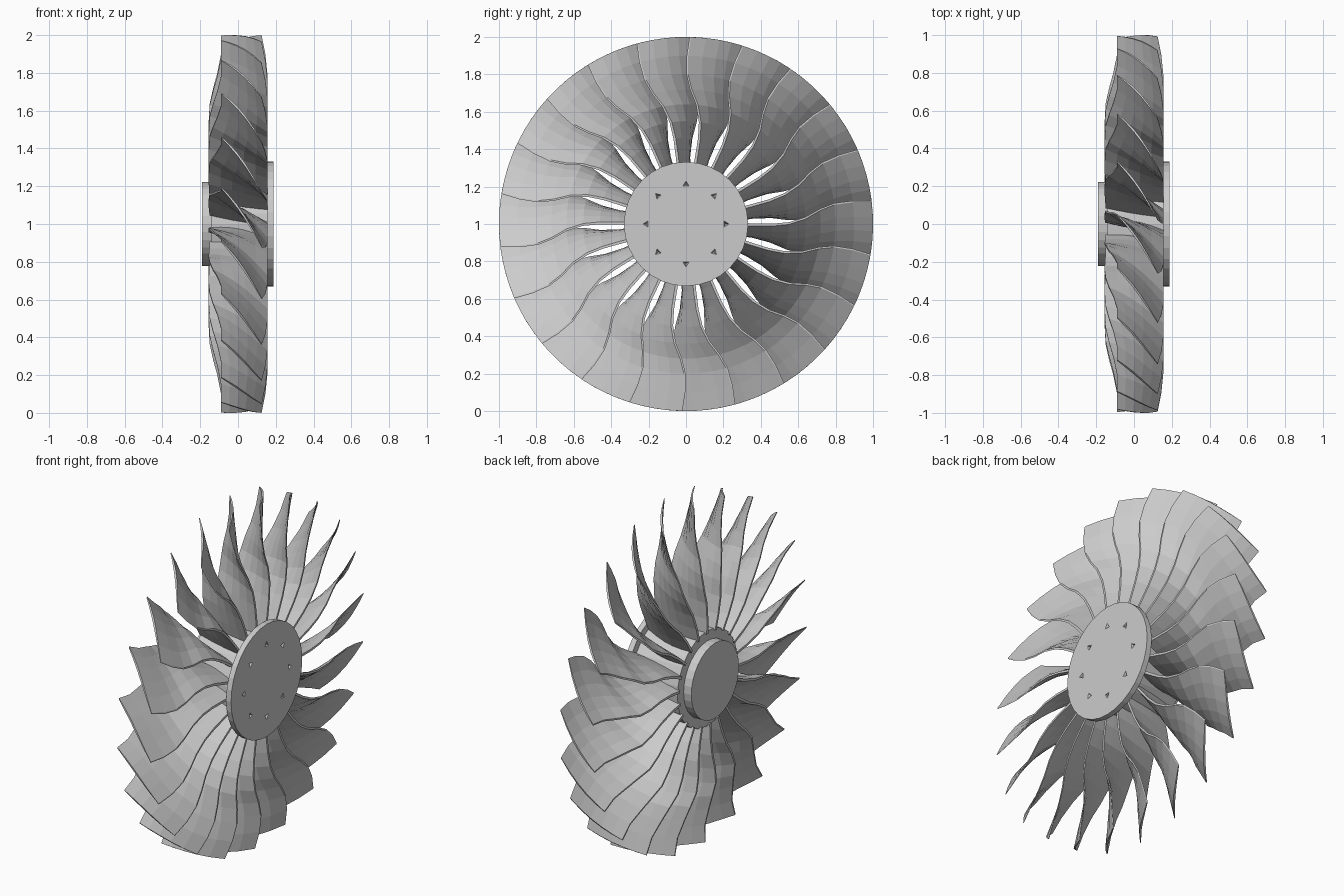
import bpy, bmesh
from math import sin, cos, pi, radians
from mathutils import Matrix, Vector

if "Cube" in bpy.data.objects:
    bpy.data.objects.remove(bpy.data.objects["Cube"])

metal = bpy.data.materials.new("grey metal")
metal.use_nodes = True
GREY = (0.6, 0.6, 0.6, 1)
metal.diffuse_color = GREY
metal.node_tree.nodes["Principled BSDF"].inputs["Base Color"].default_value = GREY

BLADES = 22
AXIS_Z = 1.0


def make_object(name, bm):
    bmesh.ops.recalc_face_normals(bm, faces=bm.faces)
    mesh = bpy.data.meshes.new(name)
    bm.to_mesh(mesh)
    bm.free()
    mesh.materials.append(metal)
    ob = bpy.data.objects.new(name, mesh)
    ob.location.z = AXIS_Z
    bpy.context.collection.objects.link(ob)
    return ob


def polar(x, r, a):
    return Vector((x, r * cos(a), r * sin(a)))


def bridge(bm, a, b):
    n = len(a)
    for i in range(n):
        j = (i + 1) % n
        bm.faces.new((a[i], a[j], b[j], b[i]))


def ring(bm, x, r, sides, turn=0.0):
    return [bm.verts.new(polar(x, r, turn + 2 * pi * i / sides)) for i in range(sides)]


# Hub: flange, drum and rear collar around an octagonal bore
bm = bmesh.new()
outline = [(0.187, 0.14), (0.187, 0.332), (0.155, 0.332), (0.155, 0.29),
           (-0.14, 0.28), (-0.14, 0.222), (-0.19, 0.222), (-0.19, 0.185), (0.1, 0.16)]
rings = [ring(bm, x, r, 32) for x, r in outline[1:7]]
for a, b in zip(rings, rings[1:]):
    bridge(bm, a, b)
bore = [ring(bm, x, r, 8, radians(12)) for x, r in (outline[0], outline[8], outline[7])]
for a, b in zip(bore, bore[1:]):
    bridge(bm, a, b)
# Each bore octagon joins the round rim with a fan of triangles and quads
for octagon, rim in ((bore[0], rings[0]), (bore[-1], rings[-1])):
    edges = []
    for loop in (octagon, rim):
        edges += [bm.edges.get((loop[i], loop[i - 1])) for i in range(len(loop))]
    bmesh.ops.bridge_loops(bm, edges=edges)
hub = make_object("hub", bm)

# Eight pointed three-sided bolt recesses in the flange
bm = bmesh.new()
for k in range(8):
    a = k * pi / 4
    tri = [bm.verts.new(polar(0.2, 0.212, a) + polar(0, 0.03, a + 2 * pi * i / 3)) for i in range(3)]
    tip = bm.verts.new(polar(0.165, 0.212, a))
    bm.faces.new(tri)
    for i in range(3):
        bm.faces.new((tri[i], tri[i - 1], tip))
cutter = make_object("bolt_cutter", bm)
cutter.hide_render = True
cutter.hide_viewport = True
cut = hub.modifiers.new("bolt recesses", "BOOLEAN")
cut.object = cutter
cut.operation = "DIFFERENCE"
cut.solver = "EXACT"

# Blade stations: radius, front edge angle, sweep, front x, rear x, thickness
STATIONS = [
    (0.27, -7.0, 11, 0.155, -0.150, 0.030),
    (0.36, -7.5, 10, 0.155, -0.152, 0.028),
    (0.46, -7.5, 11, 0.155, -0.155, 0.026),
    (0.55, -6.5, 14, 0.155, -0.155, 0.024),
    (0.64, -4.0, 17, 0.155, -0.150, 0.022),
    (0.72, -0.8, 19, 0.155, -0.132, 0.020),
    (0.80, 0.8, 20, 0.155, -0.110, 0.018),
    (0.90, 0.8, 19, 0.145, -0.090, 0.016),
    (1.00, 0.0, 18, 0.125, -0.090, 0.014),
]
CHORD = 5
CAMBER = 1.5


def blade_section(bm, station, base):
    r, front, sweep, xf, xr, thick = station
    points = []
    steps = [i / CHORD for i in range(CHORD + 1)]
    for side, ts in ((1, steps), (-1, steps[::-1])):
        for t in ts:
            half = thick * (0.25 + 0.45 * sin(pi * t)) * side
            angle = base + radians(front - sweep * t - CAMBER * sin(pi * t))
            points.append(bm.verts.new(polar(xf + (xr - xf) * t, r, angle + half / r)))
    return points


# Blades: twisted thin sections lofted outward from the drum
for k in range(BLADES):
    bm = bmesh.new()
    base = radians(88.7) + 2 * pi * k / BLADES
    loops = [blade_section(bm, s, base) for s in STATIONS]
    for a, b in zip(loops, loops[1:]):
        bridge(bm, a, b)
    for end in (loops[0], loops[-1]):
        n = len(end)
        for i in range(CHORD):
            bm.faces.new((end[i], end[i + 1], end[n - 2 - i], end[n - 1 - i]))
    make_object(f"blade_{k + 1:02d}", bm)
